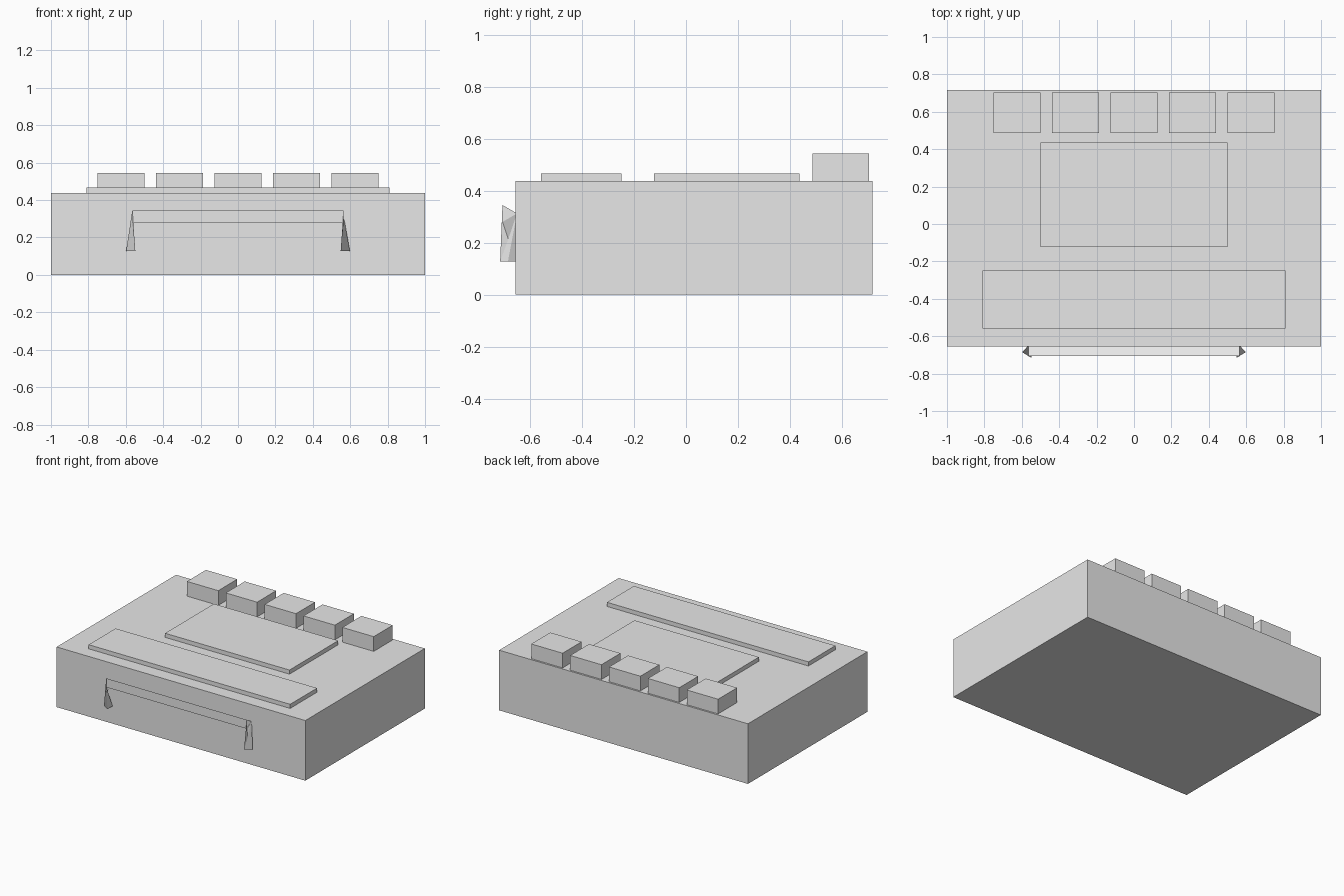
import bpy, bmesh

if "Cube" in bpy.data.objects:
    bpy.data.objects.remove(bpy.data.objects["Cube"])

grey = bpy.data.materials.new("light grey")
grey.diffuse_color = (0.8, 0.8, 0.8, 1)
grey.use_nodes = True
grey.node_tree.nodes["Principled BSDF"].inputs["Base Color"].default_value = grey.diffuse_color


def finish(name, bm):
    bmesh.ops.recalc_face_normals(bm, faces=bm.faces[:])
    mesh = bpy.data.meshes.new(name)
    bm.to_mesh(mesh)
    bm.free()
    mesh.materials.append(grey)
    obj = bpy.data.objects.new(name, mesh)
    bpy.context.collection.objects.link(obj)
    return obj


def box(name, x, y, z):
    """Box from (min, max) ranges on each axis."""
    bm = bmesh.new()
    bmesh.ops.create_cube(bm, size=1)
    for v in bm.verts:
        v.co = [(r[0] + r[1]) / 2 + c * (r[1] - r[0]) for r, c in zip((x, y, z), v.co)]
    return finish(name, bm)


TOP = 0.437

# Main case and the two raised panels
box("case", (-1, 1), (-0.655, 0.717), (0, TOP))
box("centre_panel", (-0.5, 0.5), (-0.123, 0.437), (TOP, 0.467))
box("front_panel", (-0.81, 0.81), (-0.558, -0.249), (TOP, 0.467))

# Row of five blocks along the back
for i in range(5):
    cx = (i - 2) * 0.3125
    box(f"back_block_{i + 1}", (cx - 0.126, cx + 0.126), (0.486, 0.704), (TOP, 0.544))

# Three-sided handle tube: leg end, corner, corner, leg end
foot = [(0.549, -0.715, 0.128), (0.549, -0.655, 0.128), (0.598, -0.685, 0.128)]
corner = [(0.565, -0.706, 0.345), (0.565, -0.706, 0.28), (0.565, -0.65, 0.3125)]
mirrored = lambda ring: [(-x, y, z) for x, y, z in ring]
bm = bmesh.new()
rings = [[bm.verts.new(p) for p in ring]
         for ring in (mirrored(foot), mirrored(corner), corner, foot)]
for a, b in zip(rings, rings[1:]):
    for i in range(3):
        j = (i + 1) % 3
        bm.faces.new((a[i], a[j], b[j], b[i]))
bm.faces.new(rings[0])
bm.faces.new(rings[-1])
finish("front_handle", bm)
